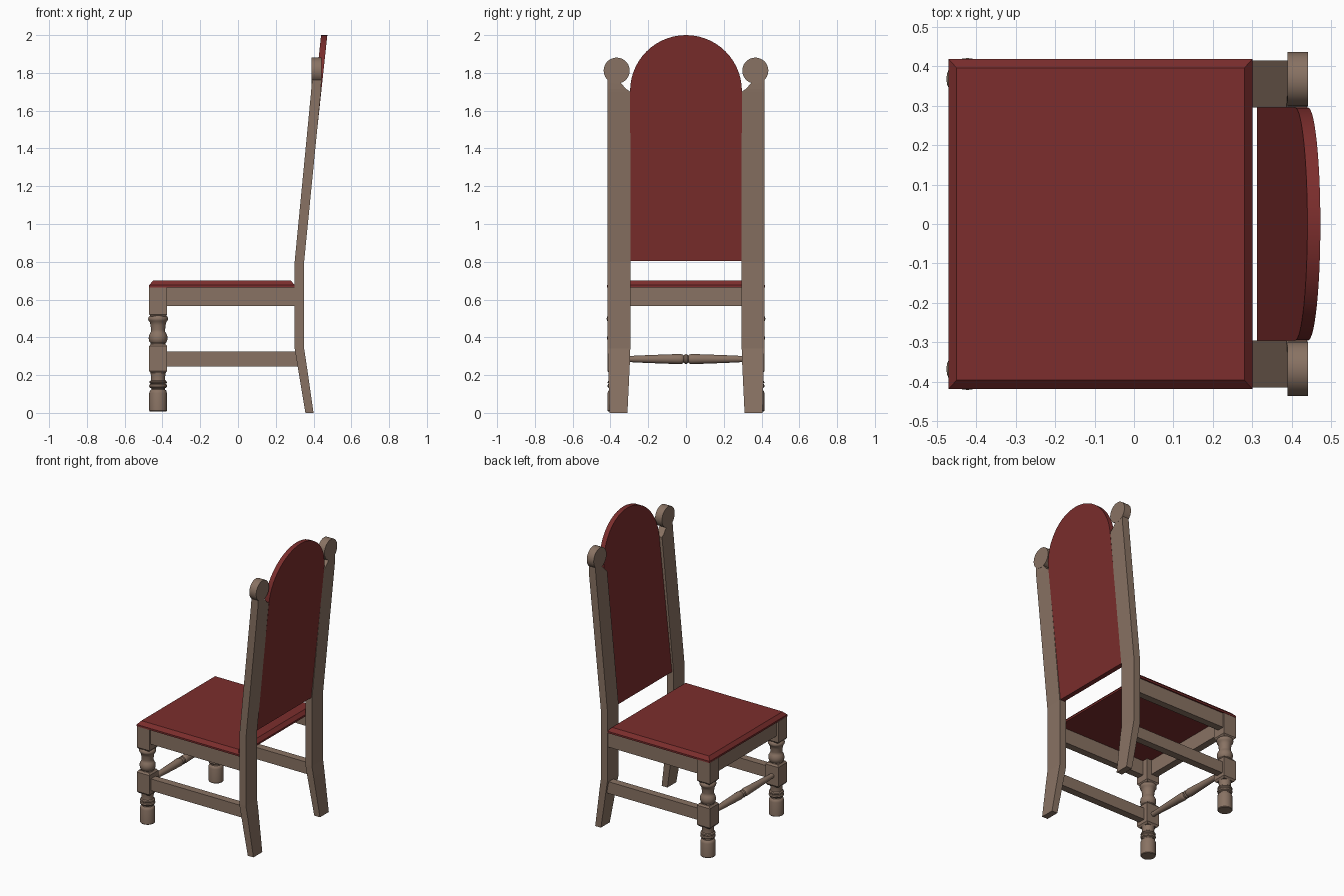
import bpy, bmesh, math
from mathutils import Matrix, Vector

if "Cube" in bpy.data.objects:
    bpy.data.objects.remove(bpy.data.objects["Cube"])


def material(name, rgb):
    m = bpy.data.materials.new(name)
    m.diffuse_color = (*rgb, 1)
    m.use_nodes = True
    m.node_tree.nodes["Principled BSDF"].inputs["Base Color"].default_value = m.diffuse_color
    return m


WOOD = material("wood", (0.25, 0.17, 0.125))
RED = material("red_fabric", (0.2, 0.027, 0.026))


def finish(name, bm, mat, mirror=False, smooth=False):
    bmesh.ops.recalc_face_normals(bm, faces=bm.faces[:])
    mesh = bpy.data.meshes.new(name)
    bm.to_mesh(mesh)
    bm.free()
    mesh.materials.append(mat)
    ob = bpy.data.objects.new(name, mesh)
    bpy.context.collection.objects.link(ob)
    if smooth:
        bpy.ops.object.select_all(action='DESELECT')
        ob.select_set(True)
        bpy.context.view_layer.objects.active = ob
        bpy.ops.object.shade_smooth_by_angle(angle=math.radians(35))
    if mirror:
        mod = ob.modifiers.new("mirror", 'MIRROR')
        mod.use_axis = (False, True, False)
        mod.use_clip = False
        mod.use_mirror_merge = False
    return ob


def skin(bm, rings):
    """Bridge rings of points and cap both ends."""
    vs = [[bm.verts.new(p) for p in r] for r in rings]
    n = len(vs[0])
    for a, b in zip(vs, vs[1:]):
        for i in range(n):
            j = (i + 1) % n
            bm.faces.new((a[i], a[j], b[j], b[i]))
    bm.faces.new(vs[0][::-1])
    bm.faces.new(vs[-1])


def loft(name, sections, mat, mirror=False):
    """Stack of rectangles: (z, x0, x1, y0, y1)."""
    bm = bmesh.new()
    skin(bm, [[(x0, y0, z), (x1, y0, z), (x1, y1, z), (x0, y1, z)]
              for z, x0, x1, y0, y1 in sections])
    return finish(name, bm, mat, mirror)


def box(name, x0, x1, y0, y1, z0, z1, mat, mirror=False):
    return loft(name, [(z0, x0, x1, y0, y1), (z1, x0, x1, y0, y1)], mat, mirror)


def lathe(name, profile, matrix, mirror=False, n=24):
    """Turned part: (radius, height) profile."""
    bm = bmesh.new()
    skin(bm, [[matrix @ Vector((r * math.cos(2 * math.pi * i / n),
                                r * math.sin(2 * math.pi * i / n), h))
               for i in range(n)] for r, h in profile])
    return finish(name, bm, WOOD, mirror, smooth=True)


# Seat cushion with bevelled top edge
loft("seat", [(0.665, -0.47, 0.30, -0.418, 0.418), (0.677, -0.47, 0.30, -0.418, 0.418),
              (0.70, -0.45, 0.28, -0.396, 0.396)], RED)

# Seat rails and side stretchers
box("side_rail", -0.40, 0.31, 0.36, 0.408, 0.565, 0.666, WOOD, True)
box("front_rail", -0.458, -0.41, -0.34, 0.34, 0.565, 0.666, WOOD)
box("side_stretcher", -0.40, 0.315, 0.35, 0.40, 0.245, 0.325, WOOD, True)

# Front legs: square blocks joined by turned sections
LX, LY, H = -0.423, 0.368, 0.048


def block(name, z0, z1, taper_bottom, taper_top):
    def sec(z, h):
        return (z, LX - h, LX + h, LY - h, LY + h)
    secs = [sec(z0, H - 0.009), sec(z0 + 0.012, H)] if taper_bottom else [sec(z0, H)]
    secs += [sec(z1 - 0.012, H), sec(z1, H - 0.009)] if taper_top else [sec(z1, H)]
    loft(name, secs, WOOD, True)


block("front_leg_top_block", 0.51, 0.666, True, False)
block("front_leg_middle_block", 0.21, 0.365, True, True)
at_leg = Matrix.Translation((LX, LY, 0))
lathe("front_leg_foot", [(0.044, 0.008), (0.047, 0.012), (0.047, 0.105), (0.043, 0.118),
                         (0.036, 0.124), (0.036, 0.13), (0.045, 0.135), (0.048, 0.143),
                         (0.045, 0.151), (0.040, 0.154), (0.047, 0.160), (0.045, 0.167),
                         (0.038, 0.172), (0.037, 0.19), (0.041, 0.215)], at_leg, True)
lathe("front_leg_turning", [(0.040, 0.36), (0.040, 0.37), (0.047, 0.378), (0.050, 0.395),
                            (0.048, 0.41), (0.042, 0.422), (0.037, 0.43), (0.037, 0.44),
                            (0.040, 0.465), (0.044, 0.482), (0.050, 0.488), (0.053, 0.498),
                            (0.050, 0.508), (0.043, 0.515)], at_leg, True)

# Turned front stretcher
half = [(0.016, 0.328), (0.016, 0.295), (0.018, 0.27), (0.022, 0.17), (0.026, 0.06),
        (0.027, 0.03), (0.024, 0.018), (0.019, 0.012), (0.025, 0.006)]
lathe("front_stretcher", [(r, -h) for r, h in half] + [(0.026, 0)] + half[::-1],
      Matrix.Translation((LX, 0, 0.285)) @ Matrix.Rotation(math.radians(-90), 4, 'X'))

# Rear posts, bent at the seat, running up into the back
loft("rear_post", [(0.0, 0.357, 0.40, 0.31, 0.405), (0.27, 0.312, 0.361, 0.297, 0.413),
                   (0.34, 0.30, 0.35, 0.295, 0.415), (0.80, 0.30, 0.35, 0.295, 0.415),
                   (1.70, 0.387, 0.439, 0.295, 0.415), (1.715, 0.388, 0.44, 0.317, 0.415),
                   (1.75, 0.391, 0.441, 0.348, 0.415), (1.80, 0.393, 0.441, 0.345, 0.415)],
     WOOD, True)

# Round scroll ends on the posts
lathe("post_scroll", [(0.069, 0.39), (0.069, 0.442)],
      Matrix.Translation((0, 0.367, 1.812)) @ Matrix.Rotation(math.radians(90), 4, 'Y'), True, 28)

# Leaning back panel with arched top
R, ZC, N = 0.296, 1.704, 28
outline = [(-R, 0.805), (R, 0.805)] + [
    (R * math.cos(math.pi * i / N), ZC + R * math.sin(math.pi * i / N)) for i in range(N + 1)]
bm = bmesh.new()
skin(bm, [[(x + 0.107 * (z - 0.805), y, z) for y, z in outline] for x in (0.312, 0.345)])
finish("back_panel", bm, RED, smooth=True)
